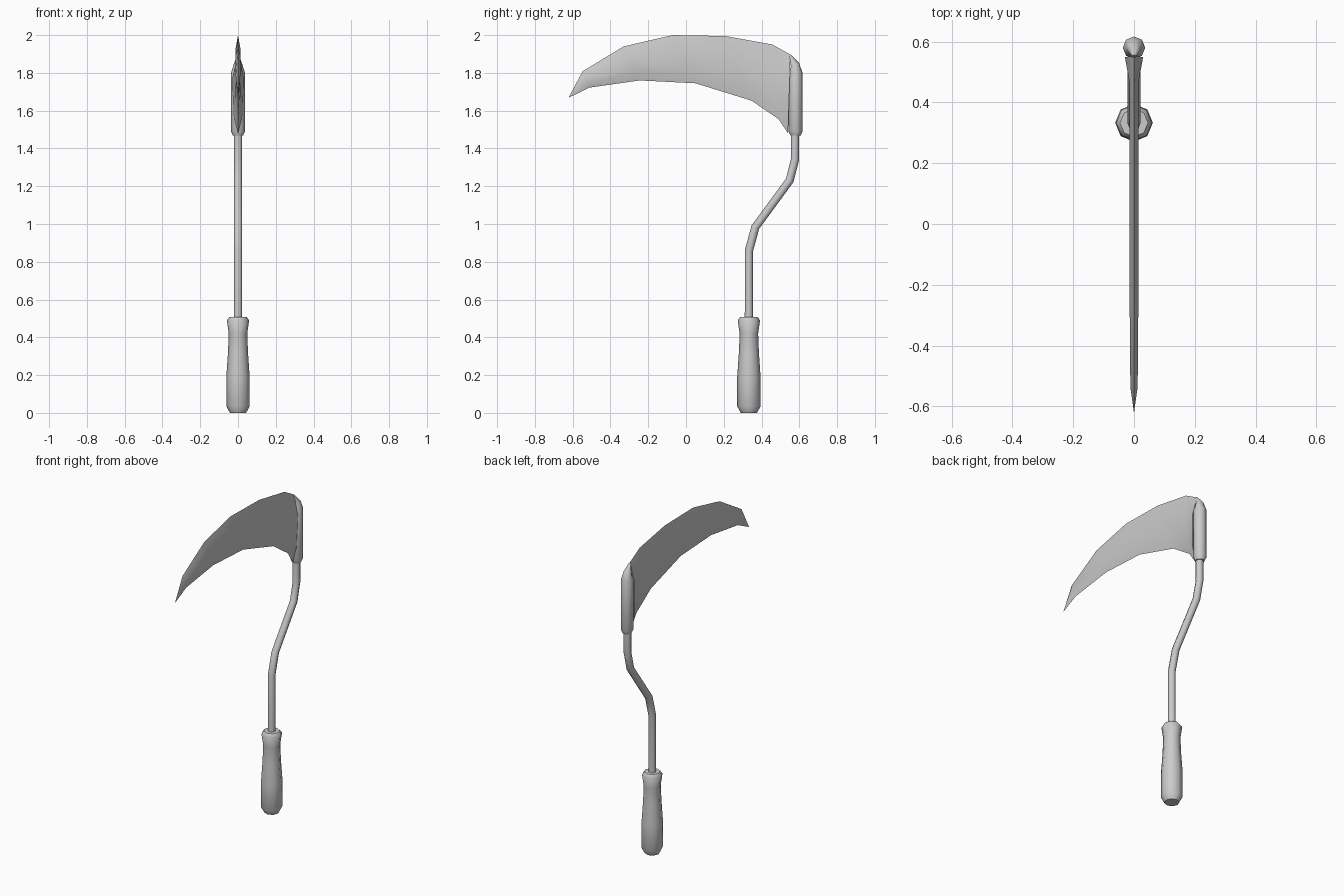
import bpy, bmesh, math
from mathutils import Vector

if "Cube" in bpy.data.objects:
    bpy.data.objects.remove(bpy.data.objects["Cube"])


def finish(bm, name, angle):
    bmesh.ops.recalc_face_normals(bm, faces=bm.faces)
    mesh = bpy.data.meshes.new(name)
    bm.to_mesh(mesh)
    bm.free()
    ob = bpy.data.objects.new(name, mesh)
    bpy.context.collection.objects.link(ob)
    bpy.ops.object.select_all(action='DESELECT')
    ob.select_set(True)
    bpy.context.view_layer.objects.active = ob
    bpy.ops.object.shade_smooth_by_angle(angle=math.radians(angle))
    return ob


def loft(name, stations, sides=8, angle=50):
    """Skin rings given as (y, z, radius, tilt towards +y in degrees)."""
    bm = bmesh.new()
    rings = []
    for y, z, r, tilt in stations:
        a = math.radians(tilt)
        ring = []
        for i in range(sides):
            t = 2 * math.pi * i / sides
            s = r * math.sin(t)
            ring.append(bm.verts.new((r * math.cos(t), y + s * math.cos(a), z - s * math.sin(a))))
        rings.append(ring)
    for lo, hi in zip(rings, rings[1:]):
        for i in range(sides):
            j = (i + 1) % sides
            bm.faces.new((lo[i], lo[j], hi[j], hi[i]))
    bm.faces.new(rings[0])
    bm.faces.new(rings[-1])
    return finish(bm, name, angle)


# Turned grip
GRIP_Y = 0.333
loft("handle", [(GRIP_Y, z, r, 0) for z, r in (
    (0, 0.043), (0.035, 0.062), (0.19, 0.062), (0.32, 0.053),
    (0.42, 0.049), (0.49, 0.059), (0.507, 0.046))])

# Cranked metal rod
loft("rod", [(GRIP_Y, 0.48, 0.022, 0), (GRIP_Y, 0.858, 0.022, 8), (0.367, 0.983, 0.022, 25),
             (0.549, 1.231, 0.022, 25), (0.577, 1.342, 0.022, 8), (0.577, 1.52, 0.022, 0)])

# Socket, closing over towards the back of the blade
loft("socket", [(0.58, 1.468, 0.027, 0), (0.58, 1.49, 0.037, 0), (0.58, 1.80, 0.037, 0),
                (0.577, 1.842, 0.024, -25), (0.552, 1.89, 0.007, -45)])

# Curved blade: (back y, z), (cutting edge y, z), half thickness
stations = [
    ((-0.548, 1.808), (-0.511, 1.722), 0.012),
    ((-0.331, 1.940), (-0.246, 1.760), 0.014),
    ((-0.071, 2.000), (0.050, 1.745), 0.014),
    ((0.209, 1.995), (0.347, 1.653), 0.014),
    ((0.458, 1.950), (0.490, 1.555), 0.015),
    ((0.553, 1.897), (0.540, 1.480), 0.030),
]
bm = bmesh.new()
tip = bm.verts.new((0, -0.622, 1.668))
rings = []
for back, edge, h in stations:
    b, e = Vector((0, *back)), Vector((0, *edge))
    ring = [b, b.lerp(e, 0.3) + Vector((h, 0, 0)), b.lerp(e, 0.75) + Vector((h * 0.85, 0, 0)), e,
            b.lerp(e, 0.75) - Vector((h * 0.85, 0, 0)), b.lerp(e, 0.3) - Vector((h, 0, 0))]
    rings.append([bm.verts.new(v) for v in ring])
for i in range(6):
    j = (i + 1) % 6
    bm.faces.new((tip, rings[0][i], rings[0][j]))
    for a, c in zip(rings, rings[1:]):
        bm.faces.new((a[i], a[j], c[j], c[i]))
bm.faces.new(rings[-1])
finish(bm, "blade", 40)
